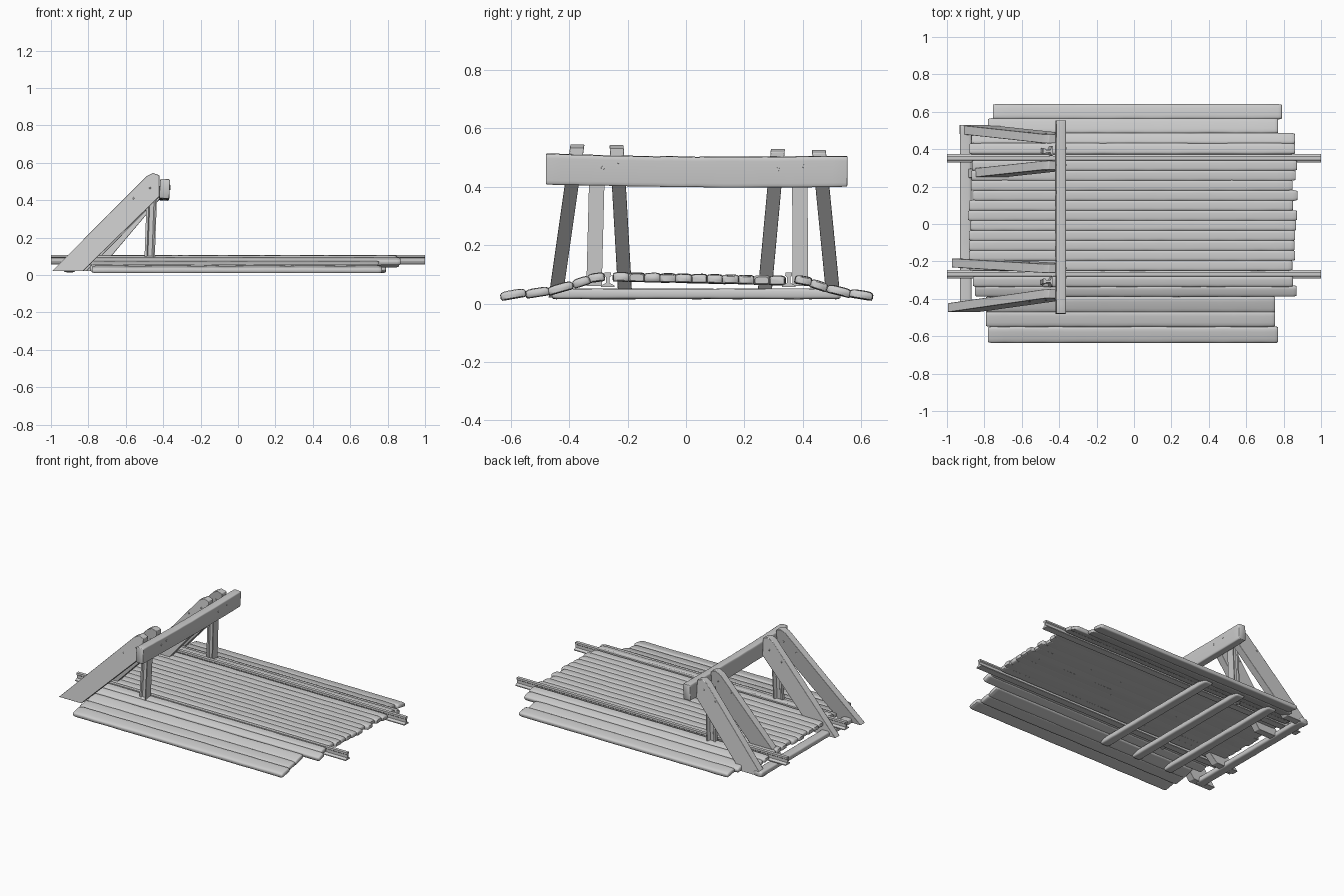
import bpy, bmesh, math, random
from mathutils import Vector, Matrix

if "Cube" in bpy.data.objects:
    bpy.data.objects.remove(bpy.data.objects["Cube"])

random.seed(4)


def finish(name, bm, smooth=40, bevel=0):
    bmesh.ops.recalc_face_normals(bm, faces=bm.faces)
    me = bpy.data.meshes.new(name)
    bm.to_mesh(me)
    bm.free()
    ob = bpy.data.objects.new(name, me)
    bpy.context.collection.objects.link(ob)
    if bevel:
        m = ob.modifiers.new("bevel", 'BEVEL')
        m.width, m.segments = bevel, 2
    bpy.ops.object.select_all(action='DESELECT')
    ob.select_set(True)
    bpy.context.view_layer.objects.active = ob
    bpy.ops.object.shade_smooth_by_angle(angle=math.radians(smooth))
    return ob


def loft(bm, rings):
    rows = [[bm.verts.new(p) for p in r] for r in rings]
    n = len(rows[0])
    for a, b in zip(rows, rows[1:]):
        for i in range(n):
            bm.faces.new((a[i], a[(i + 1) % n], b[(i + 1) % n], b[i]))
    bm.faces.new(rows[0][::-1])
    bm.faces.new(rows[-1])


def timber(name, a, b, w, h, tilt=0, power=0.45, wob=0.03, end=0.4, flat=1, sag=0):
    """Worn timber from a to b: w across, h tall, rolled by tilt (degrees), underside cut at flat."""
    a, b = Vector(a), Vector(b)
    length = (b - a).length
    ax = (b - a).normalized()
    side = Vector((0, 0, 1)).cross(ax).normalized()
    up = ax.cross(side)
    roll = Matrix.Rotation(math.radians(tilt), 3, ax)
    side, up = roll @ side, roll @ up
    e = min(w, h) * end
    steps = 22
    ts = [0, e * .25, e] + [e + (length - 2 * e) * i / steps for i in range(1, steps)]
    ts += [length - e, length - e * .25, length]
    rings = []
    for k, t in enumerate(ts):
        s = {0: .6, 1: .85, len(ts) - 2: .85, len(ts) - 1: .6}.get(k, 1)
        dip = -sag * math.sin(math.pi * t / length)
        ring = []
        kw = 1 + random.uniform(-wob, wob)
        kh = 1 + random.uniform(-wob, wob) * 2
        for i in range(16):
            q = 2 * math.pi * (i + .5) / 16
            c, d = math.cos(q), math.sin(q)
            inset = min(e, h * .4) * (1 - s)
            u = math.copysign(abs(c) ** power, c) * (w / 2 - inset) * kw
            v = math.copysign(abs(d) ** power, d)
            v = max(v, -flat + .01 * d) * (h / 2 - inset) * kh + dip
            ring.append(a + ax * t + side * u + up * v)
        rings.append(ring)
    bm = bmesh.new()
    loft(bm, rings)
    return finish(name, bm, 60)


# Deck planks between the rails
for i in range(11):
    y = -0.222 + i * 0.0535
    j = lambda: random.uniform(-0.015, 0.015)
    z = 0.089 - i * 0.0012
    timber(f"deck_plank_{i}", (-0.872 + j(), y, z), (0.858 + j(), y, z),
           0.058, 0.036, random.uniform(-2, 2), .5, .03, .7, .75)

# Sloping side planks: y, z, width, x start, x end, tilt
side_planks = [
    (-0.307, 0.087, 0.057, -0.86, 0.85, 8), (-0.358, 0.072, 0.060, -0.85, 0.87, 18),
    (-0.430, 0.051, 0.088, -0.79, 0.755, 16), (-0.508, 0.036, 0.083, -0.79, 0.755, 9),
    (-0.592, 0.029, 0.088, -0.78, 0.77, 10),
    (0.402, 0.077, 0.060, -0.88, 0.86, -10), (0.455, 0.060, 0.062, -0.87, 0.86, -18),
    (0.524, 0.041, 0.086, -0.78, 0.77, -14), (0.600, 0.028, 0.082, -0.755, 0.79, -9)]
for i, (y, z, w, x0, x1, t) in enumerate(side_planks):
    timber(f"side_plank_{i}", (x0, y, z), (x1, y, z), w, 0.034, t, .55, .03, .6, .75)

# Sleepers under the deck
for i, x in enumerate((-0.9, -0.65, -0.4, -0.15)):
    timber(f"sleeper_{i}", (x, -0.46, 0.033), (x, 0.53, 0.033), 0.062, 0.036)

# Rails and posts share one rail section: (half width, height)
half = [(.023, 0), (.023, .006), (.006, .014), (.006, .034), (.012, .039), (.011, .05)]
section = half + [(-w, h) for w, h in reversed(half)]
for name, y in (("rail_front", -0.268), ("rail_back", 0.352)):
    bm = bmesh.new()
    loft(bm, [[(x, y + w, 0.056 + h) for w, h in section] for x in (-1, 1)])
    finish(name, bm, 30)

for name, y0, y1 in (("post_front", -0.315, -0.305), ("post_back", 0.392, 0.39)):
    bm = bmesh.new()
    loft(bm, [[(x - h * 1.1, y + w * 1.15, z) for w, h in section]
              for x, y, z in ((-0.446, y0, 0.06), (-0.432, y1, 0.45))])
    finish(name, bm, 30)


# Diagonal braces: foot y, top y, foot x, top z
def brace(name, y0, y1, x0, zt):
    prof = [(x0, 0.02), (-0.49, zt - .018), (-0.455, zt), (-0.42, zt - .012),
            (-0.42, zt - .125), (x0 + .165, 0.02)]
    bm = bmesh.new()
    rings = []
    for s in (-0.024, 0.024):
        rings.append([(x, y0 + (y1 - y0) * (z - .02) / (zt - .02) + s, z) for x, z in prof])
    loft(bm, rings)
    # Bolt heads on both faces
    for x, z in ((-0.56, 0.41), (-0.47, 0.465)):
        y = y0 + (y1 - y0) * (z - .02) / (zt - .02)
        m = Matrix.Translation((x, y, z)) @ Matrix.Rotation(math.pi / 2, 4, 'X')
        bmesh.ops.create_cone(bm, cap_ends=True, segments=8, radius1=.006,
                              radius2=.006, depth=.052, matrix=m)
    finish(name, bm, 40, .004)


brace("brace_front_outer", -0.447, -0.372, -0.995, 0.545)
brace("brace_front_inner", -0.208, -0.238, -0.975, 0.543)
brace("brace_back_inner", 0.268, 0.315, -0.91, 0.53)
brace("brace_back_outer", 0.505, 0.455, -0.935, 0.527)

# Buffer beam, slightly sagging in the middle
timber("buffer_beam", (-0.392, -0.48, 0.461), (-0.392, 0.553, 0.453), 0.054, 0.104,
       3, .2, .01, .1, 1, .006)

# Bolts on the buffer beam
for i, (y, z) in enumerate(((-0.285, .465), (-0.235, .475), (0.315, .46), (0.405, .47))):
    bm = bmesh.new()
    m = Matrix.Translation((-0.367, y, z)) @ Matrix.Rotation(math.pi / 2, 4, 'Y')
    bmesh.ops.create_cone(bm, cap_ends=True, segments=8, radius1=.007,
                          radius2=.006, depth=.01, matrix=m)
    finish(f"beam_bolt_{i}", bm)
